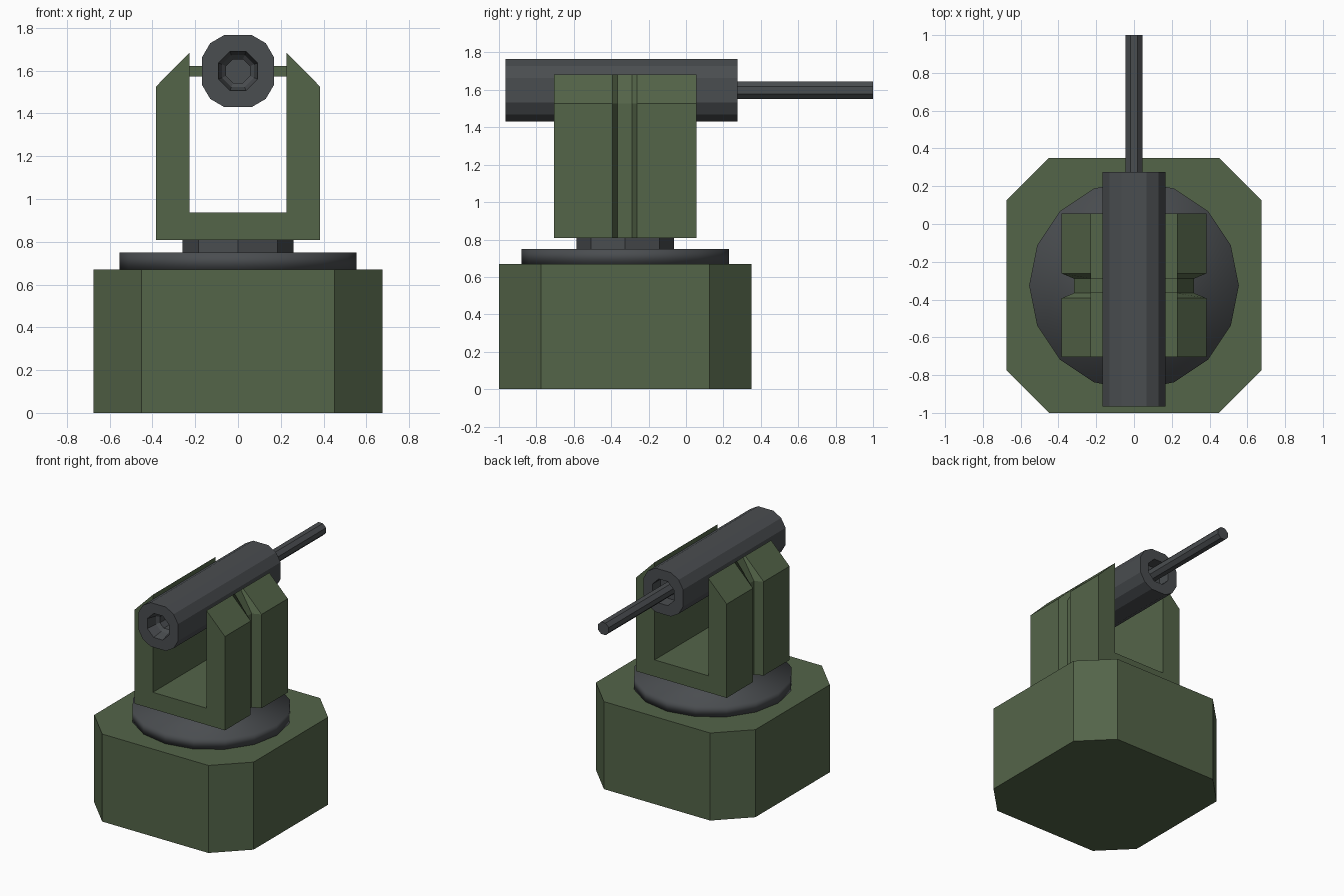
import bpy, bmesh, math
from mathutils import Vector

if "Cube" in bpy.data.objects:
    bpy.data.objects.remove(bpy.data.objects["Cube"])

CY = -0.325          # turret axis in y
AXIS_Z = 1.598       # barrel axis height


def material(name, rgb):
    m = bpy.data.materials.new(name)
    m.diffuse_color = (*rgb, 1)
    m.use_nodes = True
    m.node_tree.nodes["Principled BSDF"].inputs["Base Color"].default_value = m.diffuse_color
    return m


GREEN = material("olive green", (0.088, 0.128, 0.066))
GREY = material("gunmetal grey", (0.068, 0.074, 0.080))


def finish(bm, name, mat, smooth=False):
    bmesh.ops.recalc_face_normals(bm, faces=bm.faces)
    me = bpy.data.meshes.new(name)
    for f in bm.faces:
        f.smooth = smooth
    bm.to_mesh(me)
    bm.free()
    me.materials.append(mat)
    ob = bpy.data.objects.new(name, me)
    bpy.context.collection.objects.link(ob)
    return ob


def skin(bm, rings, cap_start=True, cap_end=True):
    """Join equal-length rings of points with quads; returns vertex rings."""
    vs = [[bm.verts.new(p) for p in r] for r in rings]
    n = len(vs[0])
    for a, b in zip(vs, vs[1:]):
        for i in range(n):
            j = (i + 1) % n
            bm.faces.new((a[i], a[j], b[j], b[i]))
    if cap_start:
        bm.faces.new(vs[0])
    if cap_end:
        bm.faces.new(vs[-1])
    return vs


def loft(name, rings, mat, smooth=False):
    bm = bmesh.new()
    skin(bm, rings)
    return finish(bm, name, mat, smooth)


def polygon(n, r, turn=0.0):
    return [(r * math.cos(2 * math.pi * (i + turn) / n),
             r * math.sin(2 * math.pi * (i + turn) / n)) for i in range(n)]


def upright(pts, z):
    return [(x, y + CY, z) for x, y in pts]


def along_y(pts, y):
    return [(x, y, z + AXIS_Z) for x, z in pts]


def four_way(pts):
    """Repeat a first-quadrant outline around the four quarters."""
    out = []
    for _ in range(4):
        out += pts
        pts = [(-b, a) for a, b in pts]
    return out


# Base block with clipped corners
base = four_way([(0.675, 0.45), (0.45, 0.675)])
loft("base", [upright(base, 0), upright(base, 0.67)], GREEN)

# Turntable disc and octagonal neck
disc = polygon(16, 0.555)
loft("turntable", [upright(disc, 0.67), upright(disc, 0.75)], GREY, smooth=True)
neck = polygon(8, 0.26)
loft("neck", [upright(neck, 0.75), upright(neck, 0.81)], GREY)


# U-shaped yoke: its outer wall steps inwards to make the side groove
def yoke_ring(outer, y):
    half = [(outer, 0.808), (outer, 1.526), (0.227, 1.683), (0.227, 0.936)]
    pts = half + [(-x, z) for x, z in reversed(half)]
    return [(x, y, z) for x, z in pts]


stations = [(0.383, -0.705), (0.383, -0.393), (0.318, -0.366),
            (0.318, -0.289), (0.383, -0.262), (0.383, 0.055)]
loft("yoke", [yoke_ring(o, y) for o, y in stations], GREEN)

# Pivot pins between the yoke arms and the barrel
for side, label in ((-1, "left"), (1, "right")):
    rings = [[(side * x, y, z) for y, z in
              ((-0.366, 1.573), (-0.289, 1.573), (-0.289, 1.622), (-0.366, 1.622))]
             for x in (0.14, 0.24)]
    loft(label + "_pivot_pin", rings, GREEN)

# Barrel housing: rounded square tube with a recess at each end
bm = bmesh.new()
outline = four_way([(0.168, 0.065), (0.130, 0.130), (0.065, 0.168)])
FRONT, BACK = -0.965, 0.275
outer = skin(bm, [along_y(outline, FRONT), along_y(outline, BACK)], False, False)


def bore(r):
    return polygon(8, r / math.cos(math.pi / 8), 0.5)


front = skin(bm, [along_y(bore(0.092), FRONT), along_y(bore(0.075), FRONT + 0.08),
                  along_y(bore(0.055), FRONT + 0.10),
                  along_y(bore(0.055), FRONT + 0.20)], False, True)
back = skin(bm, [along_y(bore(0.092), BACK), along_y(bore(0.092), BACK - 0.1)],
            False, True)
for big, small in ((outer[0], front[0]), (outer[1], back[0])):
    edges = [bm.edges.get((loop[i - 1], loop[i]))
             for loop in (big, small) for i in range(len(loop))]
    bmesh.ops.triangle_fill(bm, use_beauty=True, use_dissolve=False, edges=edges,
                            normal=Vector((0, 1, 0)))
finish(bm, "barrel_housing", GREY)

# Thin rod leaving the back of the housing
rod = bore(0.046)
loft("rod", [along_y(rod, 0.15), along_y(rod, 1.0)], GREY)
